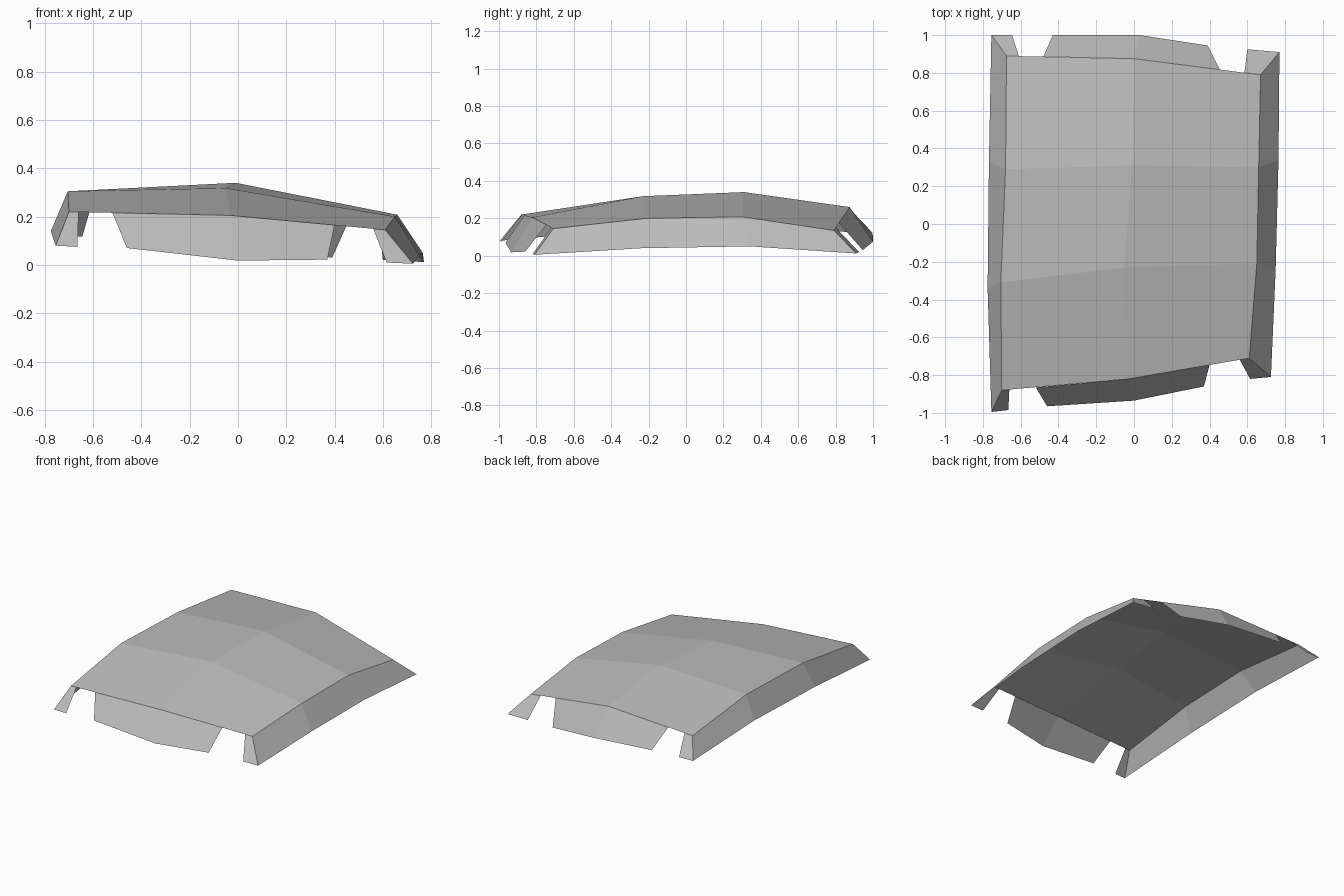
import bpy

if "Cube" in bpy.data.objects:
    bpy.data.objects.remove(bpy.data.objects["Cube"])

grey = bpy.data.materials.new("plain grey")
grey.diffuse_color = (0.5, 0.5, 0.5, 1)
grey.use_nodes = True
grey.node_tree.nodes["Principled BSDF"].inputs["Base Color"].default_value = grey.diffuse_color


def sheet(name, rows):
    """Flat-shaded open sheet bridging rows of equal point counts."""
    n = len(rows[0])
    verts = [p for row in rows for p in row]
    faces = [(r * n + c, r * n + c + 1, (r + 1) * n + c + 1, (r + 1) * n + c)
             for r in range(len(rows) - 1) for c in range(n - 1)]
    mesh = bpy.data.meshes.new(name)
    mesh.from_pydata(verts, [], faces)
    mesh.materials.append(grey)
    obj = bpy.data.objects.new(name, mesh)
    bpy.context.collection.objects.link(obj)
    return obj


# Arched top panel: columns run front to back
left = [(-.70, -.88, .22), (-.705, -.31, .305), (-.68, .29, .303), (-.675, .89, .235)]
mid = [(-.03, -.82, .205), (-.05, -.23, .318), (-.01, .31, .34), (0, .875, .26)]
right = [(.61, -.71, .145), (.65, -.21, .20), (.66, .30, .208), (.67, .79, .135)]
rows = [list(r) for r in zip(left, mid, right)]
sheet("top_panel", rows)

# Side skirts
left_hem = [(-.755, -.995, .08), (-.775, -.34, .14), (-.768, .33, .155), (-.755, 1, .12)]
right_hem = [(.725, -.81, .005), (.75, -.24, .04), (.765, .34, .05), (.77, .91, .012)]
sheet("left_skirt", [left[::-1], left_hem[::-1]])
sheet("right_skirt", [right, right_hem])

# Front flaps
sheet("front_flap", [
    [(.40, -.746, .165), mid[0], (-.52, -.865, .216)],
    [(.37, -.86, .022), (0, -.935, .018), (-.46, -.965, .07)]])
sheet("front_left_tab", [[(-.66, -.876, .219), left[0]],
                         [(-.665, -.985, .075), left_hem[0]]])
sheet("front_right_tab", [[right[0], (.56, -.719, .15)],
                          [right_hem[0], (.615, -.82, .01)]])

# Back flaps
sheet("back_flap", [
    [(-.48, .886, .242), mid[3], (.455, .817, .175)],
    [(-.43, 1, .11), (.03, 1, .075), (.39, .945, .03)]])
sheet("back_left_tab", [[left[3], (-.61, .889, .237)],
                        [left_hem[3], (-.645, 1, .117)]])
sheet("back_right_tab", [[(.585, .801, .15), right[3]],
                         [(.6, .925, .02), right_hem[3]]])

# Faces point outward
for obj in bpy.data.objects:
    if sum(p.normal.z for p in obj.data.polygons) < 0:
        obj.data.flip_normals()
